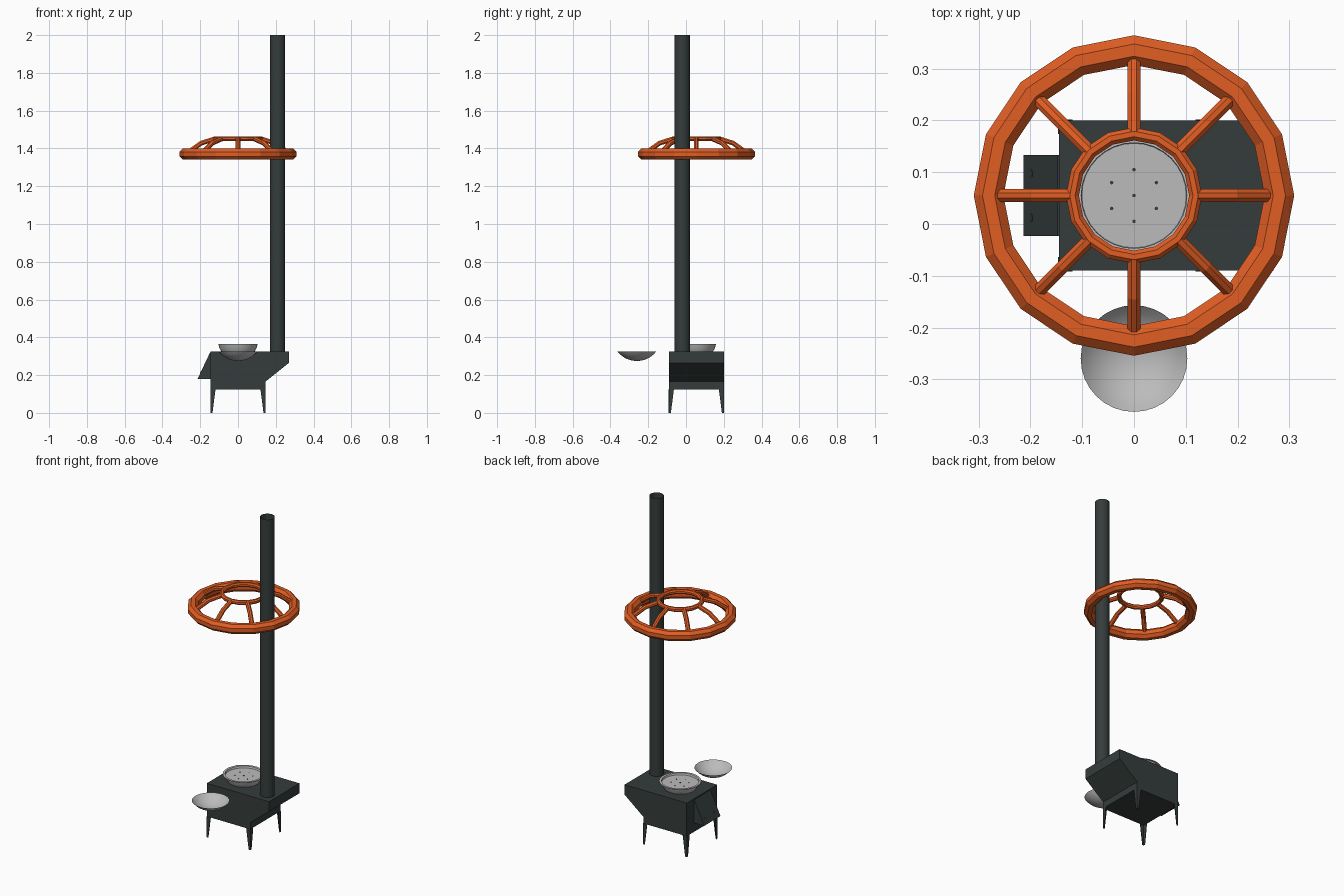
import bpy, bmesh
from math import sin, cos, pi, radians
from mathutils import Vector

cube = bpy.data.objects.get("Cube")
if cube:
    bpy.data.objects.remove(cube, do_unlink=True)


def material(name, rgb):
    m = bpy.data.materials.new(name)
    m.use_nodes = True
    m.diffuse_color = (*rgb, 1)
    m.node_tree.nodes["Principled BSDF"].inputs["Base Color"].default_value = (*rgb, 1)
    return m


iron = material("dark iron", (0.035, 0.046, 0.045))
orange = material("orange paint", (0.75, 0.11, 0.017))
steel = material("light steel", (0.5, 0.5, 0.5))
HUB = Vector((0, 0.055, 0))


def finish(name, bm, mat, smooth=False):
    bmesh.ops.recalc_face_normals(bm, faces=bm.faces)
    mesh = bpy.data.meshes.new(name)
    bm.to_mesh(mesh)
    bm.free()
    mesh.materials.append(mat)
    ob = bpy.data.objects.new(name, mesh)
    bpy.context.collection.objects.link(ob)
    if smooth:
        bpy.ops.object.select_all(action='DESELECT')
        bpy.context.view_layer.objects.active = ob
        ob.select_set(True)
        bpy.ops.object.shade_smooth_by_angle(angle=radians(35))
    return ob


def prism(name, profile, y0, y1, mat):
    """Extrude an (x, z) outline along y."""
    bm = bmesh.new()
    face = bm.faces.new([bm.verts.new((x, y0, z)) for x, z in profile])
    ext = bmesh.ops.extrude_face_region(bm, geom=[face])
    bmesh.ops.translate(bm, vec=(0, y1 - y0, 0),
                        verts=[g for g in ext["geom"] if isinstance(g, bmesh.types.BMVert)])
    return finish(name, bm, mat)


def lathe(name, profile, centre, sides, mat, smooth=False):
    """Spin an (r, z) outline around a vertical axis."""
    bm = bmesh.new()
    vs = [bm.verts.new((r, 0, z)) for r, z in profile]
    edges = [bm.edges.new(pair) for pair in zip(vs, vs[1:])]
    bmesh.ops.spin(bm, geom=vs + edges, cent=(0, 0, 0), axis=(0, 0, 1),
                   angle=2 * pi, steps=sides)
    bmesh.ops.remove_doubles(bm, verts=bm.verts, dist=0.0001)
    bmesh.ops.translate(bm, vec=centre, verts=bm.verts)
    return finish(name, bm, mat, smooth)


def hoop(name, radius, tube, z):
    """Sixteen-sided hoop with an octagonal section."""
    ring = [(radius + tube * cos((k + 0.5) * pi / 4), z + tube * sin((k + 0.5) * pi / 4))
            for k in range(9)]
    return lathe(name, ring, HUB, 16, orange)


def disc(name, centre, normal, radius, mat):
    bm = bmesh.new()
    bmesh.ops.create_cone(bm, cap_ends=True, segments=8, radius1=radius,
                          radius2=radius, depth=0.002)
    turn = Vector((0, 0, 1)).rotation_difference(Vector(normal))
    bmesh.ops.rotate(bm, verts=bm.verts, matrix=turn.to_matrix())
    bmesh.ops.translate(bm, vec=centre, verts=bm.verts)
    return finish(name, bm, mat)


# Firebox with sloping flue end, and the feed chute
X, Y0, Y1, BASE, TOP = 0.145, -0.09, 0.2, 0.125, 0.325
prism("firebox", [(-X, BASE), (X, BASE), (X, 0.165), (0.27, 0.265), (0.27, TOP), (-X, TOP)],
      Y0, Y1, iron)
prism("feed_chute", [(-X, 0.18), (-0.214, 0.18), (-X - 0.003, 0.32), (-X, 0.32)],
      -0.023, 0.133, iron)
for side, y in (("front", 0.012), ("back", 0.098)):
    disc("chute_rivet_" + side, (-0.199, y, 0.212), (-0.14, 0, 0.067), 0.008, iron)

# Tapered angle-iron legs
for xname, sx in (("left", 1), ("right", -1)):
    for yname, y, sy in (("front", Y0, -1), ("back", Y1, 1)):
        bm = bmesh.new()
        x = sx * X
        for dx, dy in ((-sx, 0), (0, -sy)):
            plate = [(x, y, BASE), (x + dx * 0.026, y + dy * 0.026, BASE),
                     (x + dx * 0.01, y + dy * 0.01, 0), (x, y, 0)]
            bm.faces.new([bm.verts.new(p) for p in plate])
        bmesh.ops.remove_doubles(bm, verts=bm.verts, dist=0.0001)
        leg = finish(f"{yname}_{xname}_leg", bm, iron)
        wall = leg.modifiers.new("thickness", 'SOLIDIFY')
        wall.thickness = 0.003
        wall.offset = 0

# Open flue pipe
lathe("flue_pipe", [(0.04, TOP), (0.04, 2)], (0.21, -0.02, 0), 32, iron, True)

# Cooking pan with rim and perforated plate
lathe("pan", [(0.088, TOP), (0.098, 0.342), (0.104, 0.364), (0.115, 0.364),
              (0.115, 0.366), (0.102, 0.366)], HUB, 32, steel, True)
lathe("pan_plate", [(0, 0.354), (0.101, 0.354)], HUB, 32, steel)
for k in range(7):
    a = k * pi / 3 + pi / 6
    r = 0.05 if k < 6 else 0
    disc(f"plate_hole_{k + 1}", HUB + Vector((r * cos(a), r * sin(a), 0.355)),
         (0, 0, 1), 0.0035, iron)

# Loose bowl: a shallow spherical cap
R, DEPTH = 0.103, 0.05
ball = (R * R + DEPTH * DEPTH) / (2 * DEPTH)
arc = [(R * k / 8, TOP - DEPTH + ball - (ball ** 2 - (R * k / 8) ** 2) ** 0.5) for k in range(9)]
lathe("loose_bowl", arc, (0, -0.26, 0), 32, steel, True)

# Overhead hoop frame with eight bent spokes
hoop("outer_hoop", 0.281, 0.031, 1.37)
hoop("inner_hoop", 0.119, 0.0135, 1.452)
for k in range(8):
    a = k * pi / 4
    out, across = Vector((cos(a), sin(a), 0)), Vector((-sin(a), cos(a), 0))
    bm = bmesh.new()
    rows = []
    for r, z, tilt in ((0.12, 1.452, 0.15), (0.195, 1.428, 0.45), (0.262, 1.38, 0.75)):
        up = out * sin(tilt) + Vector((0, 0, cos(tilt)))
        mid = HUB + out * r + Vector((0, 0, z))
        rows.append([bm.verts.new(mid + 0.0135 * (across * cos(j * pi / 4 + pi / 8)
                                                  + up * sin(j * pi / 4 + pi / 8)))
                     for j in range(8)])
    for low, high in zip(rows, rows[1:]):
        for j in range(8):
            bm.faces.new((low[j], low[j - 1], high[j - 1], high[j]))
    bm.faces.new(rows[0])
    bm.faces.new(rows[-1])
    finish(f"spoke_{k + 1}", bm, orange)
